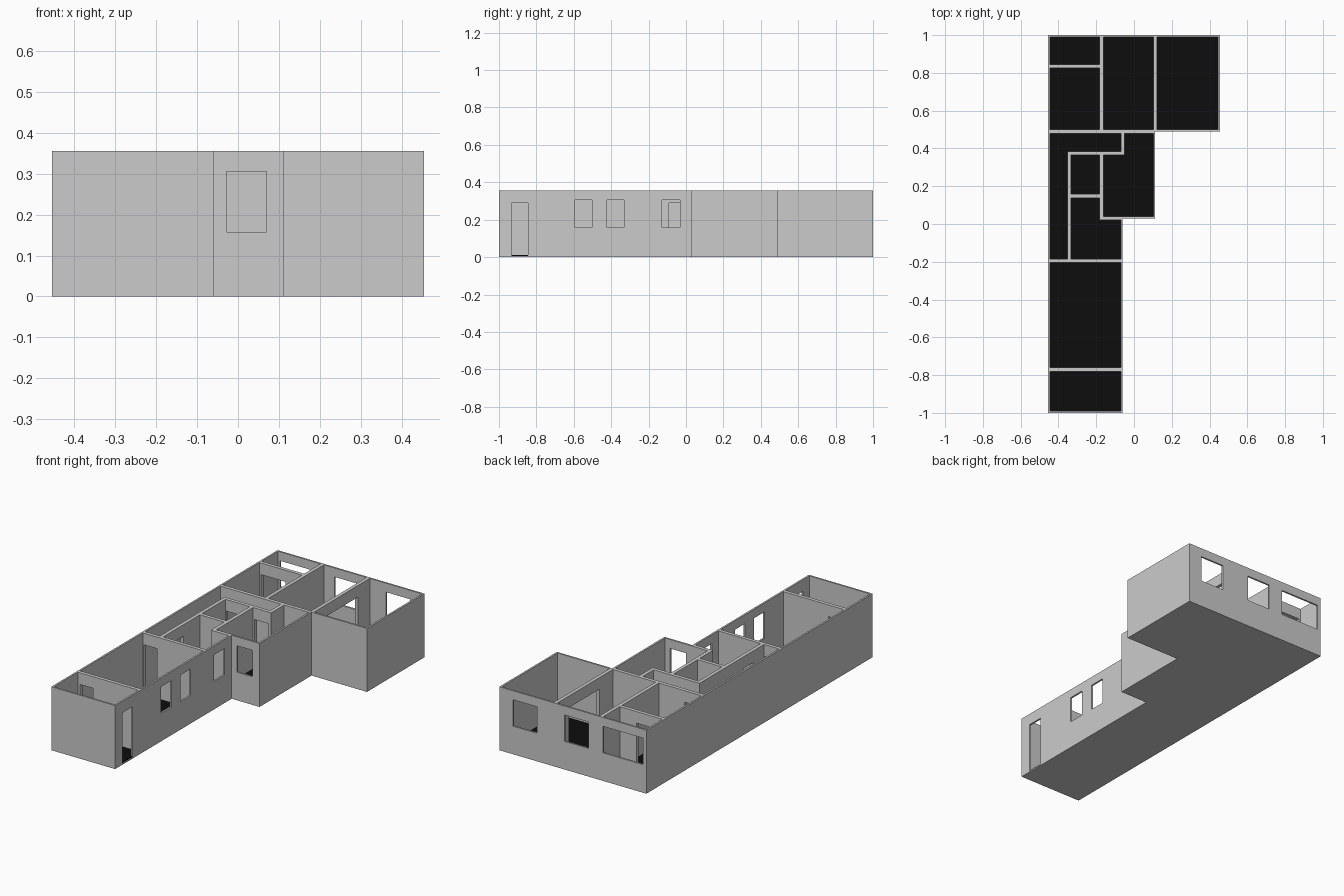
import bpy, bmesh

if "Cube" in bpy.data.objects:
    bpy.data.objects.remove(bpy.data.objects["Cube"])

H = 0.355          # wall height
SLAB = 0.006       # grey base thickness
FLOOR = 0.012      # top of dark floor


def prism(name, pts, z0, z1):
    bm = bmesh.new()
    face = bm.faces.new([bm.verts.new((x, y, z0)) for x, y in pts])
    ext = bmesh.ops.extrude_face_region(bm, geom=[face], use_keep_orig=True)
    top = [v for v in ext['geom'] if isinstance(v, bmesh.types.BMVert)]
    bmesh.ops.translate(bm, verts=top, vec=(0, 0, z1 - z0))
    bmesh.ops.recalc_face_normals(bm, faces=bm.faces)
    mesh = bpy.data.meshes.new(name)
    bm.to_mesh(mesh)
    bm.free()
    ob = bpy.data.objects.new(name, mesh)
    bpy.context.collection.objects.link(ob)
    return ob


def outline(e):
    return [(-0.455 + e, -1 + e), (-0.06 - e, -1 + e), (-0.06 - e, 0.03 + e),
            (0.112 - e, 0.03 + e), (0.112 - e, 0.49 + e), (0.455 - e, 0.49 + e),
            (0.455 - e, 1 - e), (-0.455 + e, 1 - e)]


def cut(ob, x0, y0, x1, y1, z0, z1):
    c = prism("cutter", [(x0, y0), (x1, y0), (x1, y1), (x0, y1)], z0, z1)
    c.hide_render = True
    m = ob.modifiers.new("cut", 'BOOLEAN')
    m.operation = 'DIFFERENCE'
    m.solver = 'EXACT'
    m.object = c
    bpy.context.view_layer.objects.active = ob
    bpy.ops.object.modifier_apply(modifier=m.name)
    bpy.data.objects.remove(c)


def opening(axis, pos, a, b, z0, z1):
    d = 0.025
    if axis == 'x':
        cut(walls, pos - d, a, pos + d, b, z0, z1)
    else:
        cut(walls, a, pos - d, b, pos + d, z0, z1)


# Solid block of the building, hollowed room by room
walls = prism("walls", outline(0), 0, H)
rooms = [
    (-0.445, 0.845, -0.182, 0.99), (-0.445, 0.5, -0.182, 0.825),
    (-0.162, 0.5, 0.102, 0.99), (0.122, 0.5, 0.445, 0.99),
    (-0.162, 0.04, 0.102, 0.365), (-0.05, 0.04, 0.102, 0.48),        # hall
    (-0.445, 0.385, -0.07, 0.48), (-0.445, -0.185, -0.353, 0.48),    # corridor
    (-0.333, 0.158, -0.182, 0.365),                                  # bathroom
    (-0.333, -0.185, -0.182, 0.138), (-0.333, -0.185, -0.07, 0.02),
    (-0.445, -0.76, -0.07, -0.205), (-0.445, -0.99, -0.07, -0.78),
]
for r in rooms:
    cut(walls, *r, SLAB, 0.5)

# Windows: wall axis, wall position, start, end
for w in [('x', -0.06, -0.594, -0.503), ('x', -0.06, -0.422, -0.332),
          ('x', -0.06, -0.128, -0.032), ('y', 0.03, -0.028, 0.07),
          ('y', 1.0, 0.223, 0.37), ('y', 1.0, -0.097, 0.05),
          ('y', 1.0, -0.433, -0.186)]:
    opening(*w, 0.157, 0.305)

# Doorways
for d in [('x', -0.06, -0.933, -0.845), ('y', -0.77, -0.43, -0.35),
          ('y', -0.195, -0.44, -0.357), ('x', -0.343, -0.09, -0.005),
          ('y', 0.375, -0.153, -0.068), ('y', 0.375, -0.33, -0.25),
          ('y', 0.49, -0.43, -0.34), ('y', 0.835, -0.435, -0.285),
          ('x', 0.112, 0.62, 0.887)]:
    opening(*d, SLAB, 0.29)

# Dark floor covering
floor = prism("floor", outline(0.004), SLAB - 0.002, FLOOR)
black = bpy.data.materials.new("dark_floor")
black.diffuse_color = (0.004, 0.004, 0.004, 1)
black.use_nodes = True
black.node_tree.nodes["Principled BSDF"].inputs["Base Color"].default_value = black.diffuse_color
floor.data.materials.append(black)
